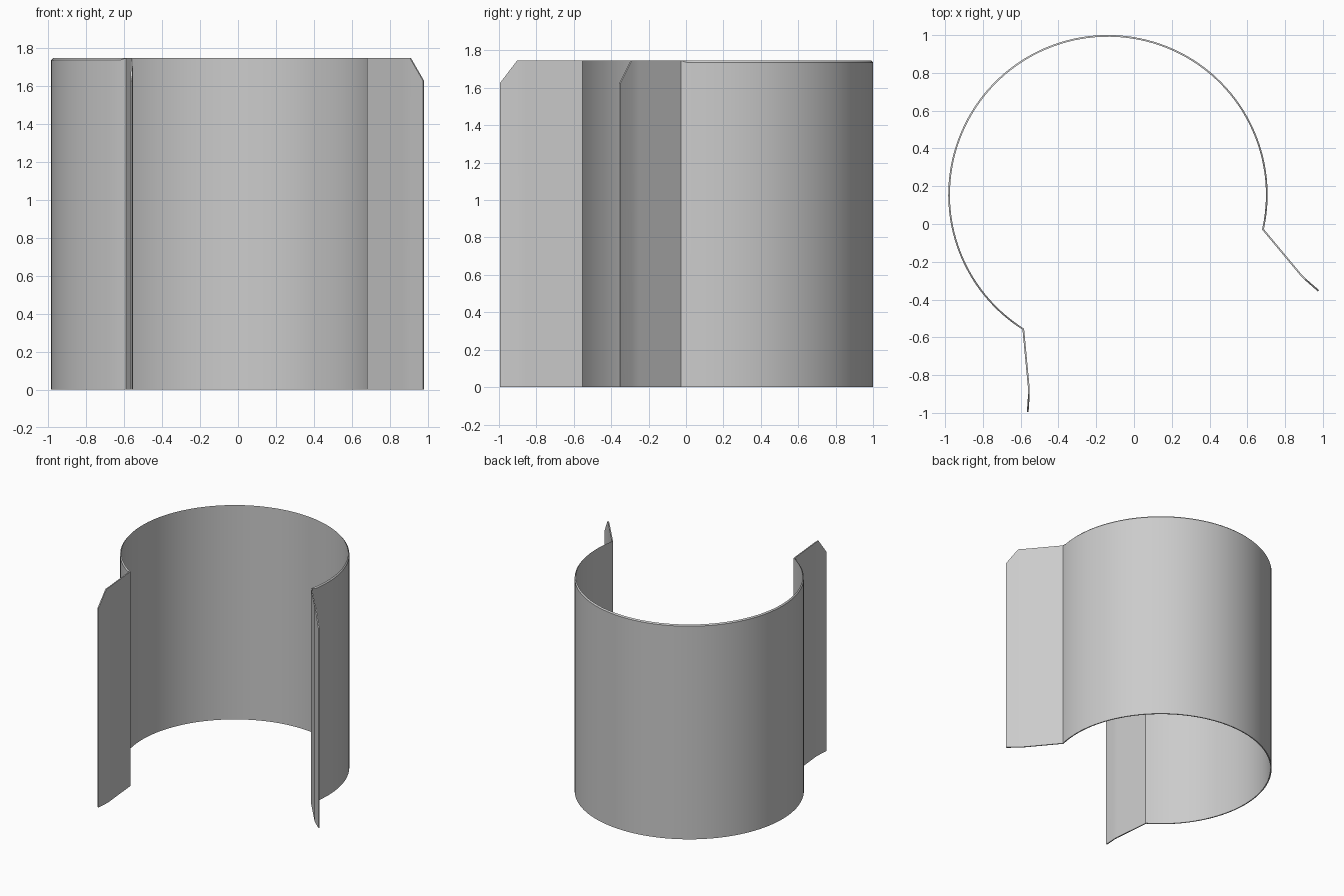
import bpy
import bmesh
from math import radians
from mathutils import Vector, Matrix

cube = bpy.data.objects.get("Cube")
if cube:
    bpy.data.objects.remove(cube, do_unlink=True)

HEIGHT = 1.745
THICK = 0.009
RIM_DROP = 0.01
CENTRE = Vector((-0.138, 0.155))
RADIUS = 0.841
START, END = radians(-12.6), radians(237.8)
STEPS = 96

# One flared end tab as (x, y, top height), from its clipped tip to the barrel
tab = [(0.977, -0.354, 1.625), (0.908, -0.294, HEIGHT), (0.885, -0.271, HEIGHT),
       (0.87, -0.253, HEIGHT), (0.855, -0.235, HEIGHT)]

# Tab, barrel arc, then the tab mirrored across the barrel's symmetry axis
axis = Matrix.Rotation((START + END) / 2, 2) @ Vector((1, 0))


def mirrored(p):
    d = p - CENTRE
    return CENTRE + 2 * d.dot(axis) * axis - d


first = [(Vector((x, y)), z, 0) for x, y, z in tab]
arc = []
for i in range(STEPS + 1):
    angle = START + (END - START) * i / STEPS
    p = CENTRE + Matrix.Rotation(angle, 2) @ Vector((RADIUS, 0))
    arc.append((p, HEIGHT, RIM_DROP if 0 < i < STEPS else 0))
last = [(mirrored(p), z, drop) for p, z, drop in reversed(first)]
path = first + arc + last

# Thicken the path into a sheet with mitred corners and a sloped barrel rim
bm = bmesh.new()
rings = []
for i, (p, top, drop) in enumerate(path):
    before = (p - path[i - 1][0]).normalized() if i else None
    after = (path[i + 1][0] - p).normalized() if i + 1 < len(path) else before
    before = before or after
    tangent = (before + after).normalized()
    half = Vector((tangent.y, -tangent.x)) * THICK / 2 / tangent.dot(after)
    outer, inner = p + half, p - half
    rings.append([bm.verts.new(c) for c in (
        (*outer, 0), (*outer, top - drop), (*inner, top), (*inner, 0))])
for a, b in zip(rings, rings[1:]):
    for k in range(4):
        n = (k + 1) % 4
        bm.faces.new((a[k], b[k], b[n], a[n]))
bm.faces.new(rings[0])
bm.faces.new(rings[-1][::-1])
bmesh.ops.recalc_face_normals(bm, faces=bm.faces)

mesh = bpy.data.meshes.new("open_sleeve")
bm.to_mesh(mesh)
bm.free()
sleeve = bpy.data.objects.new("open_sleeve", mesh)
bpy.context.collection.objects.link(sleeve)

# Plain grey sheet
grey = bpy.data.materials.new("light_grey")
grey.use_nodes = True
colour = (0.6, 0.6, 0.6, 1)
grey.diffuse_color = colour
grey.node_tree.nodes["Principled BSDF"].inputs["Base Color"].default_value = colour
mesh.materials.append(grey)

bpy.ops.object.select_all(action='DESELECT')
sleeve.select_set(True)
bpy.context.view_layer.objects.active = sleeve
bpy.ops.object.shade_smooth_by_angle(angle=radians(30))
